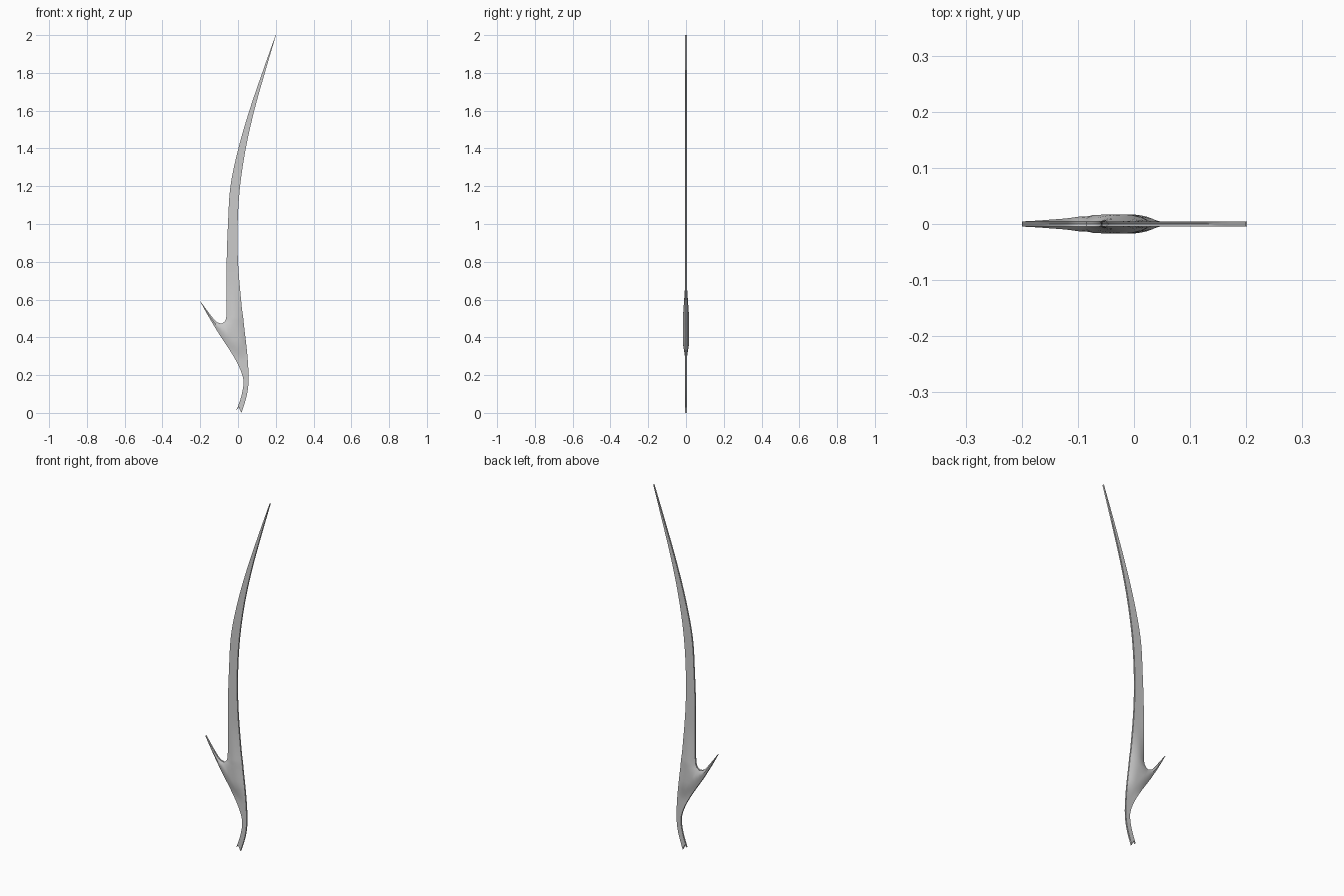
import bpy, bmesh
from mathutils import Vector
from mathutils.geometry import intersect_point_line

if "Cube" in bpy.data.objects:
    bpy.data.objects.remove(bpy.data.objects["Cube"])

COLS = 6      # columns across each branch
STEPS = 5     # rows between control points


def spline(pts):
    """Catmull-Rom curve through (x, z) points."""
    p = [Vector(q) for q in pts]
    p = [2 * p[0] - p[1]] + p + [2 * p[-1] - p[-2]]
    out = []
    for i in range(1, len(p) - 2):
        a, b, c, d = p[i - 1:i + 3]
        for s in range(STEPS):
            t = s / STEPS
            out.append(0.5 * (2 * b + (c - a) * t + (2 * a - 5 * b + 4 * c - d) * t * t
                              + (3 * b - a - 3 * c + d) * t ** 3))
    return out + [p[-2]]


# Stem rails: left, middle, right, up to the fork
stem_l = spline([(-.007, .016), (.018, .09), (.029, .165), (.012, .23), (-.03, .31), (-.105, .425)])
stem_m = spline([(.004, .03), (.031, .095), (.042, .17), (.033, .245), (.0, .34), (-.085, .472)])
stem_r = spline([(.018, .0), (.046, .09), (.056, .17), (.053, .26), (.045, .35), (.032, .46)])
# Long blade rails, from the fork to the tip
blade_l = spline([(-.085, .472), (-.065, .495), (-.06, .56), (-.06, .8), (-.053, 1.0),
                  (-.04, 1.2), (.002, 1.4), (.06, 1.6), (.128, 1.8), (.199, 2.0)])
blade_r = spline([(.032, .46), (.028, .5), (.018, .58), (.0, .8), (-.002, 1.0),
                  (.011, 1.2), (.041, 1.4), (.086, 1.6), (.142, 1.8), (.201, 2.0)])
# Side barb rails
barb_l = spline([(-.105, .425), (-.13, .466), (-.165, .526), (-.2, .59)])
barb_r = spline([(-.085, .472), (-.116, .484), (-.156, .532), (-.199, .591)])

bm = bmesh.new()


def strip(left, right):
    rows = []
    for a, b in zip(left, right):
        pts = [a.lerp(b, i / COLS) for i in range(COLS + 1)]
        rows.append([bm.verts.new((q.x, 0, q.y)) for q in pts])
    for r0, r1 in zip(rows, rows[1:]):
        for i in range(COLS):
            bm.faces.new((r0[i], r0[i + 1], r1[i + 1], r1[i]))


strip(stem_l, stem_m)
strip(stem_m, stem_r)
strip(blade_l, blade_r)
strip(barb_l, barb_r)
bmesh.ops.remove_doubles(bm, verts=bm.verts, dist=0.0001)

# Swollen body around the fork, thin everywhere else
outline = [(e.verts[0].co.copy(), e.verts[1].co.copy()) for e in bm.edges if e.is_boundary]


def edge_distance(p):
    best = 1.0
    for a, b in outline:
        q, t = intersect_point_line(p, a, b)
        q = a if t < 0 else b if t > 1 else q
        best = min(best, (p - q).length)
    return best


half = {}
for v in bm.verts:
    d = min(1, edge_distance(v.co) / 0.045)
    z = v.co.z
    fade = max(0, min(1, (z - .29) / .08, (.68 - z) / .18))
    half[v] = 0.0045 + 0.0125 * d * (2 - d) * fade

sheet = list(bm.verts)
heights = {tuple(round(c, 5) for c in v.co): half[v] for v in sheet}
ext = bmesh.ops.extrude_face_region(bm, geom=list(bm.faces), use_keep_orig=True)
for v in [g for g in ext['geom'] if isinstance(g, bmesh.types.BMVert)]:
    v.co.y = heights[tuple(round(c, 5) for c in v.co)]
for v in sheet:
    v.co.y = -half[v]
bmesh.ops.recalc_face_normals(bm, faces=bm.faces)

# Shallow groove along the rim
rim = [e for e in bm.edges if e.verts[0].co.y * e.verts[1].co.y < 0]
cut = bmesh.ops.subdivide_edges(bm, edges=rim, cuts=1)
bm.normal_update()
mids = [v for v in bm.verts if abs(v.co.y) < 0.0005]
moves = [(v, v.normal.copy()) for v in mids if v.co.z < 1.85 and v.co.x > -.16]
for v, n in moves:
    v.co -= n * 0.002
bmesh.ops.recalc_face_normals(bm, faces=bm.faces)

mesh = bpy.data.meshes.new("barbed_blade")
bm.to_mesh(mesh)
bm.free()
blade = bpy.data.objects.new("barbed_blade", mesh)
bpy.context.collection.objects.link(blade)
bpy.context.view_layer.objects.active = blade
blade.select_set(True)
bpy.ops.object.shade_smooth_by_angle(angle=0.6)
